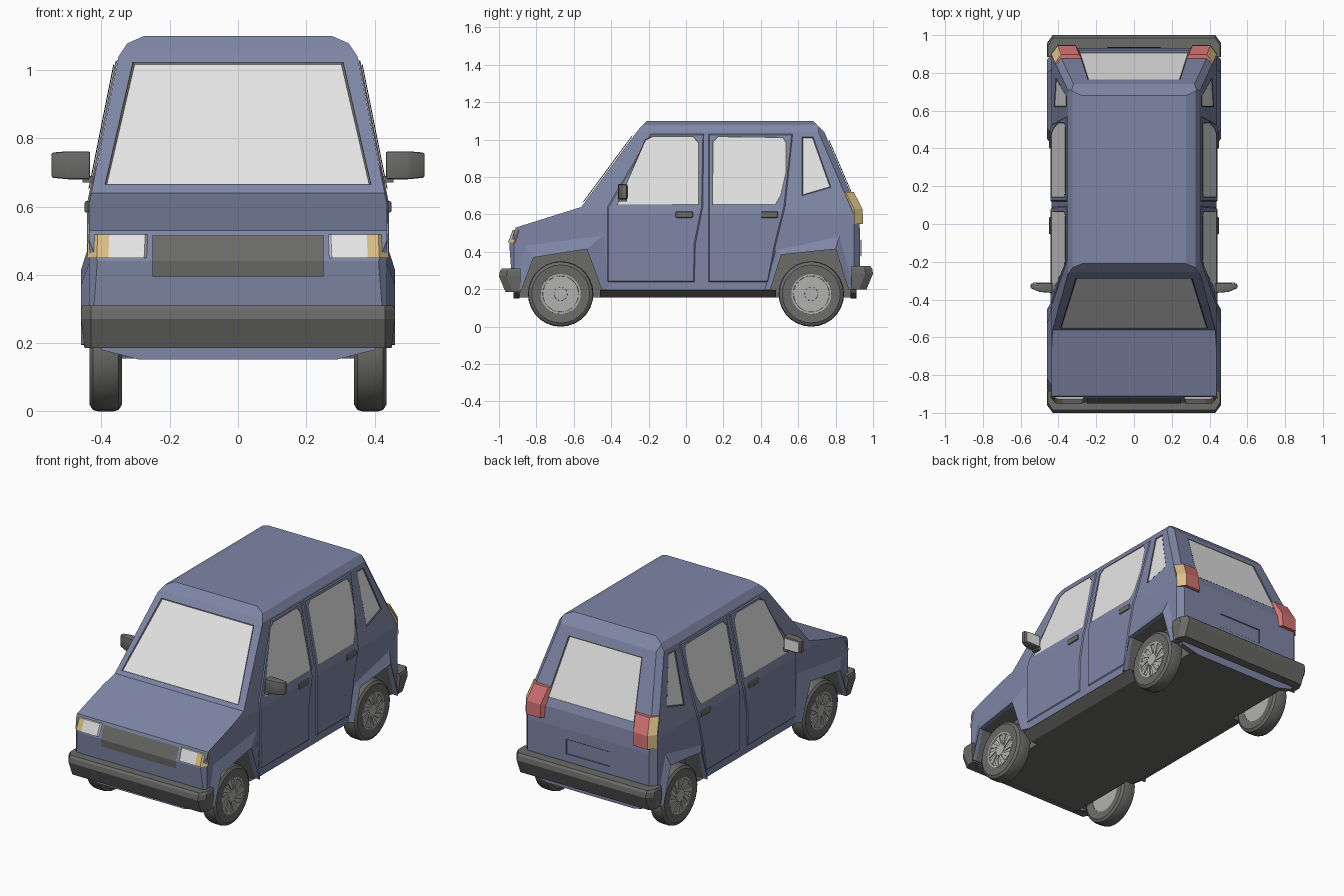
import bpy, bmesh, math
from mathutils import Vector

if "Cube" in bpy.data.objects:
    bpy.data.objects.remove(bpy.data.objects["Cube"])


def material(name, r, g, b):
    m = bpy.data.materials.new(name)
    m.diffuse_color = (r, g, b, 1)
    m.use_nodes = True
    m.node_tree.nodes["Principled BSDF"].inputs["Base Color"].default_value = m.diffuse_color
    return m


BLUE = material("body blue", 0.21, 0.24, 0.38)
GLASS = material("pale glass", 0.78, 0.78, 0.78)
TRIM = material("trim grey", 0.145, 0.145, 0.14)
RIM = material("rim grey", 0.44, 0.44, 0.43)
AMBER = material("amber lamp", 0.70, 0.52, 0.23)
RED = material("red lamp", 0.66, 0.17, 0.17)


def finish(name, bm, mats, mirror=False, smooth=False, normals=True):
    if normals:
        bmesh.ops.recalc_face_normals(bm, faces=bm.faces[:])
    me = bpy.data.meshes.new(name)
    bm.to_mesh(me)
    bm.free()
    ob = bpy.data.objects.new(name, me)
    bpy.context.collection.objects.link(ob)
    for m in mats:
        me.materials.append(m)
    if smooth:
        bpy.ops.object.select_all(action='DESELECT')
        ob.select_set(True)
        bpy.context.view_layer.objects.active = ob
        bpy.ops.object.shade_smooth_by_angle(angle=math.radians(35))
    if mirror:
        ob.modifiers.new("mirror", 'MIRROR').use_mirror_merge = False
    return ob


def loft(bm, rings):
    vs = [[bm.verts.new(p) for p in r] for r in rings]
    n = len(vs[0])
    for a, b in zip(vs, vs[1:]):
        for i in range(n):
            bm.faces.new((a[i], a[(i + 1) % n], b[(i + 1) % n], b[i]))
    bm.faces.new(vs[0])
    bm.faces.new(vs[-1])


def box(name, lo, hi, mats, mirror=False, bevel=0.0):
    bm = bmesh.new()
    plan = [(lo[0], lo[1]), (hi[0], lo[1]), (hi[0], hi[1]), (lo[0], hi[1])]
    loft(bm, [[(x, y, z) for x, y in plan] for z in (lo[2], hi[2])])
    if bevel:
        bmesh.ops.bevel(bm, geom=bm.edges[:], offset=bevel, segments=2, affect='EDGES', profile=0.5)
    return finish(name, bm, mats, mirror)


def side_x(z):
    return min(0.437, 0.43 - (z - 0.64) * 0.2)


def nose_y(z):
    return -0.945 + (0.44 - z) * 0.08 if z < 0.44 else -0.945 + (z - 0.44) * 0.39


def plate(name, pts, rim, mats, place, out, lift=0.0, mirror=False, split=None):
    """Thin panel drawn flat as (a, z), inset for a rim, centre lifted, then laid on the body."""
    bm = bmesh.new()
    f = bm.faces.new([bm.verts.new((a, z, 0)) for a, z in pts])
    if rim:
        f.normal_update()
        bmesh.ops.inset_individual(bm, faces=[f], thickness=rim)
        for v in f.verts:
            v.co.z = lift
        f.material_index = len(mats) - 1
    if split:
        bmesh.ops.bisect_plane(bm, geom=bm.verts[:] + bm.edges[:] + bm.faces[:],
                               plane_co=(0, split, 0), plane_no=(0, 1, 0))
    for v in bm.verts:
        v.co = place(v.co.x, v.co.y) + Vector(out) * v.co.z
    bm.normal_update()
    for f in bm.faces[:]:
        if f.normal.dot(Vector(out)) < 0:
            f.normal_flip()
    return finish(name, bm, mats, mirror, normals=False)


# Body shell: side profile with wheel arches, extruded, then trimmed by planes
profile = [(-0.925, 0.195), (-0.935, 0.31), (-0.945, 0.44), (-0.91, 0.53), (-0.56, 0.64),
           (-0.255, 1.053), (-0.21, 1.10), (0.68, 1.10), (0.74, 1.04), (0.92, 0.62), (0.93, 0.52),
           (0.93, 0.33), (0.91, 0.195), (0.87, 0.195), (0.80, 0.415), (0.51, 0.385), (0.45, 0.195),
           (-0.45, 0.195), (-0.53, 0.415), (-0.815, 0.37), (-0.88, 0.195)]
bm = bmesh.new()
loft(bm, [[(x, y, z) for y, z in profile] for x in (-0.437, 0.437)])
bmesh.ops.recalc_face_normals(bm, faces=bm.faces[:])
rear_n = Vector((0.98, 0.919, 0.59)).normalized()
cuts = [(Vector((0.43, 0, 0.64)), Vector((1, 0, 0.2))),
        (Vector((0.35, 0, 1.04)), Vector((0.045, 0, 0.03))),
        (Vector((0.275, 0, 1.10)), Vector((0.022, 0, 0.05))),
        (Vector((0.412, -0.945, 0.4)), Vector((1, -1, 0))),
        (Vector((0.405, 0.93, 0.4)), Vector((1, 1, 0))),
        (Vector((0.392, 0.83, 0.83)) - rear_n * 0.02, rear_n)]
for co, no in cuts:
    for s in (1, -1):
        flip = Vector((s, 1, 1))
        r = bmesh.ops.bisect_plane(bm, geom=bm.verts[:] + bm.edges[:] + bm.faces[:],
                                   plane_co=co * flip, plane_no=no * flip, clear_outer=True)
        edges = [e for e in r["geom_cut"] if isinstance(e, bmesh.types.BMEdge)]
        bmesh.ops.holes_fill(bm, edges=edges, sides=0)
bmesh.ops.recalc_face_normals(bm, faces=bm.faces[:])
for f in bm.faces:
    c = f.calc_center_median()
    if c.z < 0.43 and abs(f.normal.x) < 0.1 and abs(c.y) < 0.9:
        f.material_index = 1
finish("body_shell", bm, [BLUE, TRIM])

# Underbody, tucked-in sills and end skirts
box("underbody", (-0.33, -0.9, 0.155), (0.33, 0.905, 0.43), [TRIM])
bm = bmesh.new()
loft(bm, [[(-w, -0.46, z), (w, -0.46, z), (w, 0.48, z), (-w, 0.48, z)]
          for z, w in ((0.155, 0.375), (0.196, 0.434))])
finish("sill", bm, [TRIM])
for name, y0, y1 in (("front_skirt", -0.922, -0.89), ("rear_skirt", 0.88, 0.912)):
    bm = bmesh.new()
    loft(bm, [[(-w, y0, z), (w, y0, z), (w, y1, z), (-w, y1, z)]
              for z, w in ((0.152, 0.29), (0.18, 0.40), (0.2, 0.41))])
    bm.normal_update()
    ob = finish(name, bm, [BLUE, TRIM])
    for p in ob.data.polygons:
        p.material_index = int(p.normal.z < -0.9 or abs(p.normal.x) > 0.2)

# Flared arches
flares = {"front_flare": ([(-0.915, 0.2), (-0.86, 0.435), (-0.44, 0.49), (-0.41, 0.2)],
                          [(-0.88, 0.195), (-0.815, 0.37), (-0.53, 0.415), (-0.45, 0.195)]),
          "rear_flare": ([(0.42, 0.2), (0.48, 0.41), (0.82, 0.485), (0.905, 0.2)],
                         [(0.45, 0.195), (0.51, 0.385), (0.80, 0.415), (0.87, 0.195)])}
for name, (outer, inner) in flares.items():
    bm = bmesh.new()
    loft(bm, [[(0.436, *o), (0.46, *i), (0.43, *i)] for o, i in zip(outer, inner)])
    finish(name, bm, [BLUE], mirror=True)

# Bumpers
for name, s, dz in (("front_bumper", -1, 0), ("rear_bumper", 1, 0.014)):
    bm = bmesh.new()
    rings = []
    for z, y, w in ((0.185, 0.965, 0.45), (0.27, 1.0, 0.46), (0.298, 0.995, 0.46), (0.31, 0.985, 0.455)):
        z += dz
        rings.append([(-w, s * 0.885, z), (-w, s * (y - 0.04), z), (-0.43, s * y, z),
                      (0.43, s * y, z), (w, s * (y - 0.04), z), (w, s * 0.885, z)])
    loft(bm, rings)
    finish(name, bm, [TRIM])


# Doors: slightly raised panels
def on_side(off):
    return lambda y, z: Vector((side_x(z) + off, y, z))


X = (1, 0, 0)
plate("front_door", [(-0.42, 0.24), (0.045, 0.24), (0.05, 0.44), (0.09, 0.64), (0.095, 1.03),
                     (-0.19, 1.03), (-0.42, 0.64)], 0.007, [BLUE], on_side(0.001), X, 0.005, True, 0.605)
plate("rear_door", [(0.12, 0.24), (0.44, 0.24), (0.48, 0.44), (0.53, 0.64), (0.57, 1.03),
                    (0.12, 1.03)], 0.007, [BLUE], on_side(0.001), X, 0.005, True, 0.605)

# Windows, sunk in grey seals
SEAL = [TRIM, GLASS]
plate("front_door_window", [(-0.37, 0.65), (0.07, 0.65), (0.07, 0.985), (0.04, 1.02), (-0.18, 1.02),
                            (-0.22, 1.0)], 0.007, SEAL, on_side(0.0105), X, -0.003, True)
plate("rear_door_window", [(0.14, 0.65), (0.48, 0.65), (0.51, 0.70), (0.54, 0.83), (0.54, 0.985),
                           (0.52, 1.015), (0.17, 1.02), (0.14, 0.99)], 0.007, SEAL,
      on_side(0.0105), X, -0.003, True)
plate("quarter_window", [(0.62, 0.70), (0.775, 0.745), (0.68, 1.015), (0.62, 1.015)], 0.007,
      SEAL, on_side(0.006), X, -0.004, True)
plate("windshield", [(-0.39, 0.66), (0.39, 0.66), (0.308, 1.02), (-0.308, 1.02)], 0.008, SEAL,
      lambda x, z: Vector((x, -0.568 + (z - 0.64) * 0.739, z + 0.004)), (0, -0.8, 0.6), -0.004)
plate("rear_window", [(-0.29, 0.665), (0.29, 0.665), (0.245, 0.995), (-0.245, 0.995)], 0.008, SEAL,
      lambda x, z: Vector((x, 0.747 + (1.04 - z) * 0.4286, z + 0.002)), (0, 0.92, 0.39), -0.004)
plate("plate_recess", [(-0.145, 0.375), (0.145, 0.375), (0.145, 0.465), (-0.145, 0.465)], 0.005,
      [BLUE], lambda x, z: Vector((x, 0.937, z)), (0, 1, 0), -0.004)

# Grille
plate("grille", [(-0.25, 0.395), (0.25, 0.395), (0.25, 0.515), (-0.25, 0.515)], 0, [TRIM],
      lambda x, z: Vector((x, nose_y(z) - 0.005, z)), (0, -1, 0.2), split=0.44)


# Corner lamps: closed strips wrapping round the body, amber on the outside
def lamp(name, path, rows, s, main, split_x):
    bm = bmesh.new()
    loft(bm, [[(x - dx, y - s * dy, z) for x, dy in path] +
              [(x - dx - 0.02, y - s * (dy + 0.03), z) for x, dy in reversed(path)]
              for z, y, dx in rows])
    for f in bm.faces:
        f.material_index = int(f.calc_center_median().x > split_x)
    finish(name, bm, [main, AMBER], True)


lamp("headlamp", [(0.275, 0), (0.38, 0), (0.414, 0.001), (0.442, 0.032)],
     [(0.45, -0.952, 0), (0.518, -0.926, 0.003)], -1, GLASS, 0.378)
lamp("tail_lamp", [(0.31, 0), (0.405, 0), (0.439, 0.045)],
     [(0.55, 0.947, 0), (0.63, 0.944, 0.001), (0.72, 0.897, 0.02)], 1, RED, 0.403)

# Door handles and wing mirrors
for name, y in (("front_handle", -0.055), ("rear_handle", 0.40)):
    box(name, (0.43, y, 0.582), (0.45, y + 0.092, 0.616), [TRIM], True, 0.006)
bm = bmesh.new()
loft(bm, [[(x, y0, z0), (x, y1, z0), (x, y1, z1), (x, y0, z1)] for x, y0, y1, z0, z1 in
          ((0.433, -0.365, -0.312, 0.68, 0.762), (0.50, -0.36, -0.312, 0.68, 0.762),
           (0.547, -0.34, -0.316, 0.685, 0.758))])
bmesh.ops.bevel(bm, geom=bm.edges[:], offset=0.006, segments=2, affect='EDGES', profile=0.5)
finish("wing_mirror", bm, [TRIM], True, True)
box("mirror_glass", (0.442, -0.314, 0.69), (0.535, -0.309, 0.752), [GLASS], True)
box("mirror_arm", (0.415, -0.36, 0.67), (0.455, -0.315, 0.69), [TRIM], True)


# Wheels: lathed tyre and rim with swept spokes
def lathe(name, prof, mat, centre):
    bm = bmesh.new()
    vs = [bm.verts.new((x, 0, r)) for x, r in prof]
    es = [bm.edges.new(p) for p in zip(vs, vs[1:])]
    bmesh.ops.spin(bm, geom=vs + es, cent=(0, 0, 0), axis=(1, 0, 0), angle=math.tau, steps=28)
    bmesh.ops.remove_doubles(bm, verts=bm.verts[:], dist=1e-5)
    bmesh.ops.translate(bm, verts=bm.verts[:], vec=centre)
    finish(name, bm, [mat], True, True)


for pos, y in (("front", -0.67), ("rear", 0.67)):
    c = Vector((0, y, 0.175))
    lathe(pos + "_tyre", [(0.345, 0.108), (0.34, 0.155), (0.35, 0.171), (0.365, 0.175), (0.41, 0.175),
                          (0.425, 0.171), (0.435, 0.155), (0.431, 0.104), (0.345, 0.108)], TRIM, c)
    lathe(pos + "_rim", [(0.347, 0), (0.347, 0.11), (0.433, 0.107), (0.432, 0.097), (0.426, 0.095),
                         (0.426, 0.037), (0.432, 0.035), (0.433, 0)], RIM, c)
    bm = bmesh.new()
    for k in range(10):
        a = math.tau * k / 10
        quad = [(0.034, a), (0.034, a + 0.4), (0.097, a + 0.75), (0.097, a + 0.42)]
        loft(bm, [[c + Vector((x, r * math.cos(t), r * math.sin(t))) for r, t in quad]
                  for x in (0.424, 0.431)])
    finish(pos + "_spokes", bm, [RIM], True)
